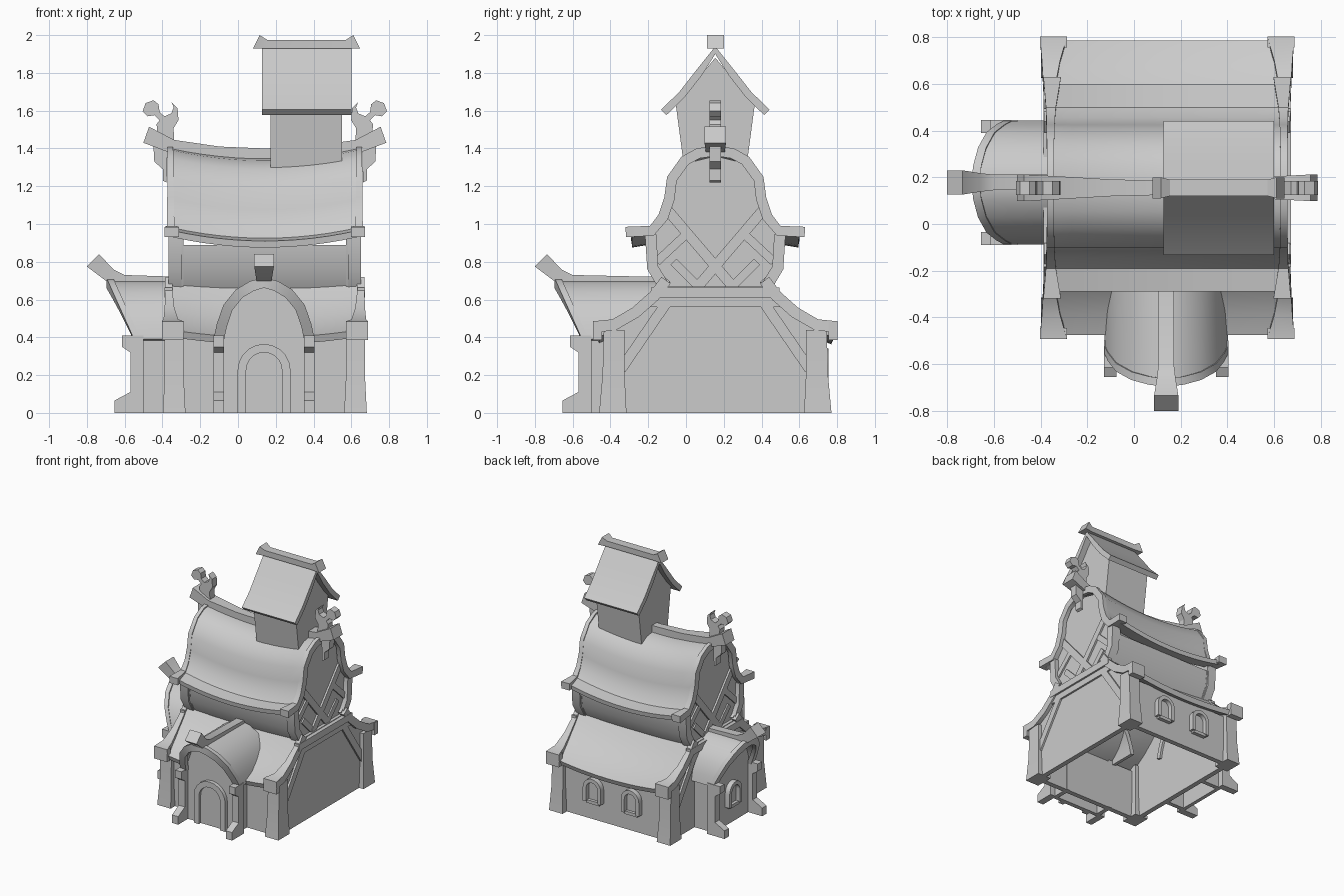
import bpy, bmesh, math
from mathutils import Vector

if "Cube" in bpy.data.objects:
    bpy.data.objects.remove(bpy.data.objects["Cube"], do_unlink=True)

GREY = (0.6, 0.6, 0.6, 1)
mat = bpy.data.materials.new("plain grey")
mat.use_nodes = True
mat.diffuse_color = GREY
mat.node_tree.nodes["Principled BSDF"].inputs["Base Color"].default_value = GREY

CX, CY = 0.142, 0.155


# Local frames: u runs across, w runs along, z is up
def house(su=1, sw=1):
    return lambda u, w, z: (CX + su * w * sw * su, CY + u * su, z)


def back(u, w, z):
    return (CX + u, CY + w, z)


def porch(u, w, z):
    return (0.138 + u, -w, z)


def wing(u, w, z):
    return (-w, 0.178 + u, z)


MAIN = house()


def loft(name, rings, frame):
    """Join closed rings of (u, w, z) points and cap both ends."""
    bm = bmesh.new()
    loops = [[bm.verts.new(frame(*p)) for p in ring] for ring in rings]
    n = len(loops[0])
    for a, b in zip(loops, loops[1:]):
        for i in range(n):
            j = (i + 1) % n
            bm.faces.new((a[i], a[j], b[j], b[i]))
    bm.faces.new(loops[0])
    bm.faces.new(loops[-1])
    bmesh.ops.recalc_face_normals(bm, faces=bm.faces)
    me = bpy.data.meshes.new(name)
    bm.to_mesh(me)
    bm.free()
    ob = bpy.data.objects.new(name, me)
    bpy.context.collection.objects.link(ob)
    me.materials.append(mat)
    return ob


def plate(name, pts, w0, w1, frame):
    """Extrude a (u, z) outline along w."""
    return loft(name, [[(u, w, z) for u, z in pts] for w in (w0, w1)], frame)


def side_plate(name, pts, half, frame):
    """Extrude a (w, z) outline across u."""
    return loft(name, [[(u, w, z) for w, z in pts] for u in (-half, half)], frame)


def box(name, u0, u1, w0, w1, z0, z1, frame):
    return plate(name, [(u0, z0), (u1, z0), (u1, z1), (u0, z1)], w0, w1, frame)


def both(half):
    """Mirror a half outline that runs from the outside to the middle."""
    return half + [(-u, z) for u, z in reversed(half) if u > 0]


def sheet(name, path, thick, lo, hi, frame, sag=0, n=1):
    """Thick strip along a (u, z) path; lo and hi give its width, sag bows it."""
    pts = [Vector(p) for p in path]
    rings = []
    for i, p in enumerate(pts):
        t = pts[min(i + 1, len(pts) - 1)] - pts[max(i - 1, 0)]
        q = p + Vector((t.y, -t.x)).normalized() * thick
        a = lo(*p) if callable(lo) else lo
        b = hi(*p) if callable(hi) else hi
        ws = [(k / n, a + (b - a) * k / n) for k in range(n + 1)]
        dip = lambda f: sag * (1 - (2 * f - 1) ** 2)
        rings.append([(p.x, w, p.y - dip(f)) for f, w in ws] +
                     [(q.x, w, q.y - dip(f)) for f, w in reversed(ws)])
    return loft(name, rings, frame)


def beam(name, stations, frame):
    """Ridge beam from (w low, z low, w high, z high, half width) stations."""
    return loft(name, [[(-h, a, b), (h, a, b), (h, c, d), (-h, c, d)]
                       for a, b, c, d, h in stations], frame)


def brace(name, a, b, width, w0, w1, frame):
    a, b = Vector(a), Vector(b)
    d = (b - a).normalized() * width / 2
    s = Vector((-d.y, d.x))
    return plate(name, [a + s, b + s, b - s, a - s], w0, w1, frame)


def arch(r, z0, spring):
    mid = [(-r * math.cos(math.pi * k / 10), spring + r * math.sin(math.pi * k / 10))
           for k in range(11)]
    return [(-r, z0)] + mid + [(r, z0)]


def shift(path, dz):
    return [(u, z + dz) for u, z in path]


# Roof profiles
upper = [(0.445, 0.965), (0.345, 0.98), (0.3, 1.04), (0.27, 1.13), (0.255, 1.24),
         (0.18, 1.345), (0.1, 1.39), (0, 1.405)]
lower = [(0.27, 0.72), (0.345, 0.625), (0.44, 0.54), (0.54, 0.475), (0.63, 0.44)]
upper_full = both(upper)[::-1]

# Main roof with its sagging ridge
sheet("upper_roof", upper_full, 0.035, -0.49, 0.49, MAIN, 0.055, 12)
half_ridge = [(0.643, 1.43, 0.613, 1.515, 0.057), (0.51, 1.38, 0.48, 1.445, 0.05),
              (0.24, 1.35, 0.24, 1.41, 0.036)]
beam("main_ridge", [(-a, b, -c, d, h) for a, b, c, d, h in half_ridge] +
     [(0, 1.335, 0, 1.4, 0.03)] + half_ridge[::-1], MAIN)

# Upper storey
jetty = [(0.29, 0.66), (0.345, 0.76), (0.36, 0.89)]
plate("upper_walls", both(jetty), -0.47, 0.47, MAIN)
gable = [(0.29, 0.64), (0.345, 0.76), (0.37, 0.92), (0.29, 1.01), (0.245, 1.13),
         (0.23, 1.23), (0.16, 1.32), (0, 1.36)]
low_gable = [(0.56, 0), (0.56, 0.43), (0.44, 0.5), (0.345, 0.585), (0.29, 0.67)]
finial = [(0.647, 1.597), (0.631, 1.64), (0.589, 1.655), (0.563, 1.634), (0.557, 1.592),
          (0.531, 1.57), (0.494, 1.586), (0.483, 1.618), (0.494, 1.645), (0.462, 1.613),
          (0.457, 1.55), (0.483, 1.507), (0.48, 1.44), (0.568, 1.47), (0.573, 1.528),
          (0.557, 1.55), (0.584, 1.576), (0.621, 1.57)]
hanger = [(0.52, 1.22), (0.515, 1.41), (0.59, 1.42), (0.585, 1.33), (0.54, 1.29), (0.54, 1.23)]

# Gable ends, mirrored along the ridge
for side, sw in (("left", 1), ("right", -1)):
    f = house(1, sw)
    plate(side + "_upper_gable", both(gable), 0.43, 0.475, f)
    plate(side + "_lower_gable", both(low_gable), 0.46, 0.5, f)
    rake = [(0.475, 0.985), (0.345, 0.99)] + shift(upper[2:], 0.01)
    sheet(side + "_upper_bargeboard", both(rake)[::-1], 0.055,
          lambda u, z: 0.485 - 0.03 * (abs(u) / 0.475) ** 4,
          lambda u, z: 0.515 + 0.015 * (abs(u) / 0.475) ** 4, f)
    side_plate(side + "_finial", finial, 0.03, f)
    side_plate(side + "_ridge_hanger", hanger, 0.03, f)
    box(side + "_gable_beam", -0.34, 0.34, 0.49, 0.53, 0.61, 0.665, f)
    box(side + "_gable_band", -0.36, 0.36, 0.49, 0.515, 0.56, 0.61, f)
    for s in (1, -1):
        g = house(s, sw)
        brace("upper_cross_brace", (0.25, 1.07), (-0.1, 0.66), 0.055, 0.47, 0.49, f if s > 0 else g)
        brace("upper_short_brace", (0.31, 0.8), (0.16, 0.94), 0.045, 0.47, 0.488, g)
        brace("upper_foot_brace", (0.22, 0.8), (0.08, 0.66), 0.045, 0.47, 0.486, g)
        brace("lower_brace", (0.26, 0.58), (0.5, 0.23), 0.055, 0.49, 0.515, g)
        # Corner posts and flared eave ends
        sheet("upper_corner_post", [(0.372, 0.94), (0.36, 0.76), (0.295, 0.65)],
              0.06, 0.44, 0.51, g)
        loft("lower_corner_post", [[(a, c, z), (b, c, z), (b, d, z), (a, d, z)] for a, b, c, d, z in
             ((0.47, 0.615, 0.42, 0.54, 0), (0.48, 0.597, 0.43, 0.53, 0.2),
              (0.48, 0.59, 0.43, 0.53, 0.44))], g)
        sheet("lower_bargeboard", [(0.285, 0.72), (0.345, 0.64), (0.44, 0.556), (0.545, 0.495),
                                   (0.648, 0.485)], 0.06,
              lambda u, z: 0.49 - 0.06 * ((u - 0.285) / 0.36) ** 2,
              lambda u, z: 0.527 + 0.018 * ((u - 0.285) / 0.36) ** 2, g)
        box("eave_block", 0.6, 0.648, 0.43, 0.545, 0.385, 0.485, g)

# Lower storey roofs and long walls
for side, s in (("back", 1), ("front", -1)):
    g = house(s)
    sheet(side + "_lower_roof", lower, 0.04, -0.5, 0.5, g, 0.04, 12)
    box(side + "_wall", 0.52, 0.56, -0.48, 0.48, 0, 0.4, g)

# Tower
plate("tower_walls", both([(0.165, 1.3), (0.21, 1.64), (0.1, 1.76), (0, 1.88)]),
      0.03, 0.408, MAIN)
tower_path = [(0.287, 1.605), (0.19, 1.7), (0.104, 1.81), (0, 1.94)]
sheet("tower_roof", both(tower_path)[::-1], 0.04, -0.015, 0.458, MAIN)
beam("tower_ridge", [(-0.062, 1.93, -0.027, 2, 0.045), (0.01, 1.93, 0.013, 1.975, 0.035),
                     (0.433, 1.93, 0.43, 1.975, 0.035), (0.503, 1.93, 0.468, 2, 0.045)], MAIN)


def opening(name, frame, u, r, z0, spring, w, depth, rim):
    """Arched opening: raised surround with a thin panel inside."""
    f = lambda a, b, c: frame(a + u, b, c)
    sheet(name + "_surround", arch(r, z0, spring), rim, w - 0.01, w + depth, f)
    plate(name + "_panel", arch(r - rim, z0, spring), w - 0.01, w + 0.006, f)


# Porch and side wing share one vaulted design
vault = both([(0.265, 0.39), (0.25, 0.46), (0.215, 0.56), (0.15, 0.64), (0.075, 0.685),
              (0, 0.705)])[::-1]
end_wall = both([(0.225, 0), (0.225, 0.44), (0.185, 0.55), (0.12, 0.62), (0, 0.67)])
lean = lambda u, z: 0.54 + (z - 0.39) * 0.45
foot = [(0.5, 0), (0.655, 0), (0.655, 0.065), (0.57, 0.11), (0.57, 0.32), (0.615, 0.35),
        (0.615, 0.41), (0.5, 0.41)]
for name, f, inner, wall in (("porch", porch, 0.15, 0.36), ("wing", wing, 0.3, 0.34)):
    sheet(name + "_roof", vault, 0.035, inner, lean, f)
    sheet(name + "_bargeboard", shift(vault, 0.012), 0.055,
          lambda u, z: lean(u, z) - 0.025, lambda u, z: lean(u, z) + 0.01, f)
    plate(name + "_end_wall", end_wall, 0.5, 0.53, f)
    beam(name + "_ridge", [(inner, 0.67, inner, 0.72, 0.033), (0.6, 0.68, 0.6, 0.73, 0.033),
                           (0.7, 0.7, 0.66, 0.76, 0.04), (0.8, 0.775, 0.735, 0.84, 0.052)], f)
    for s in (1, -1):
        box(name + "_side_wall", s * 0.19, s * 0.225, wall, 0.52, 0, 0.45, f)
        side_plate(name + "_post", foot, 0.0275,
                   lambda u, w, z, s=s, f=f: f(u + s * 0.24, w, z))

# Door and windows
opening("door", porch, 0, 0.14, 0, 0.225, 0.53, 0.03, 0.045)
for name, f, u, w in (("wing_window", wing, 0, 0.53), ("back_window_a", back, 0.17, 0.56),
                      ("back_window_b", back, -0.17, 0.56)):
    opening(name, f, u, 0.08, 0.15, 0.26, w, 0.04, 0.03)
    box(name + "_sill", u - 0.06, u + 0.06, w - 0.01, w + 0.03, 0.135, 0.16, f)

# Smooth the curved roofs, keep the edges sharp
bpy.ops.object.select_all(action="DESELECT")
for ob in bpy.context.collection.objects:
    if ob.type == "MESH" and ob.active_material == mat:
        ob.select_set(True)
        bpy.context.view_layer.objects.active = ob
bpy.ops.object.shade_smooth_by_angle(angle=math.radians(30))
